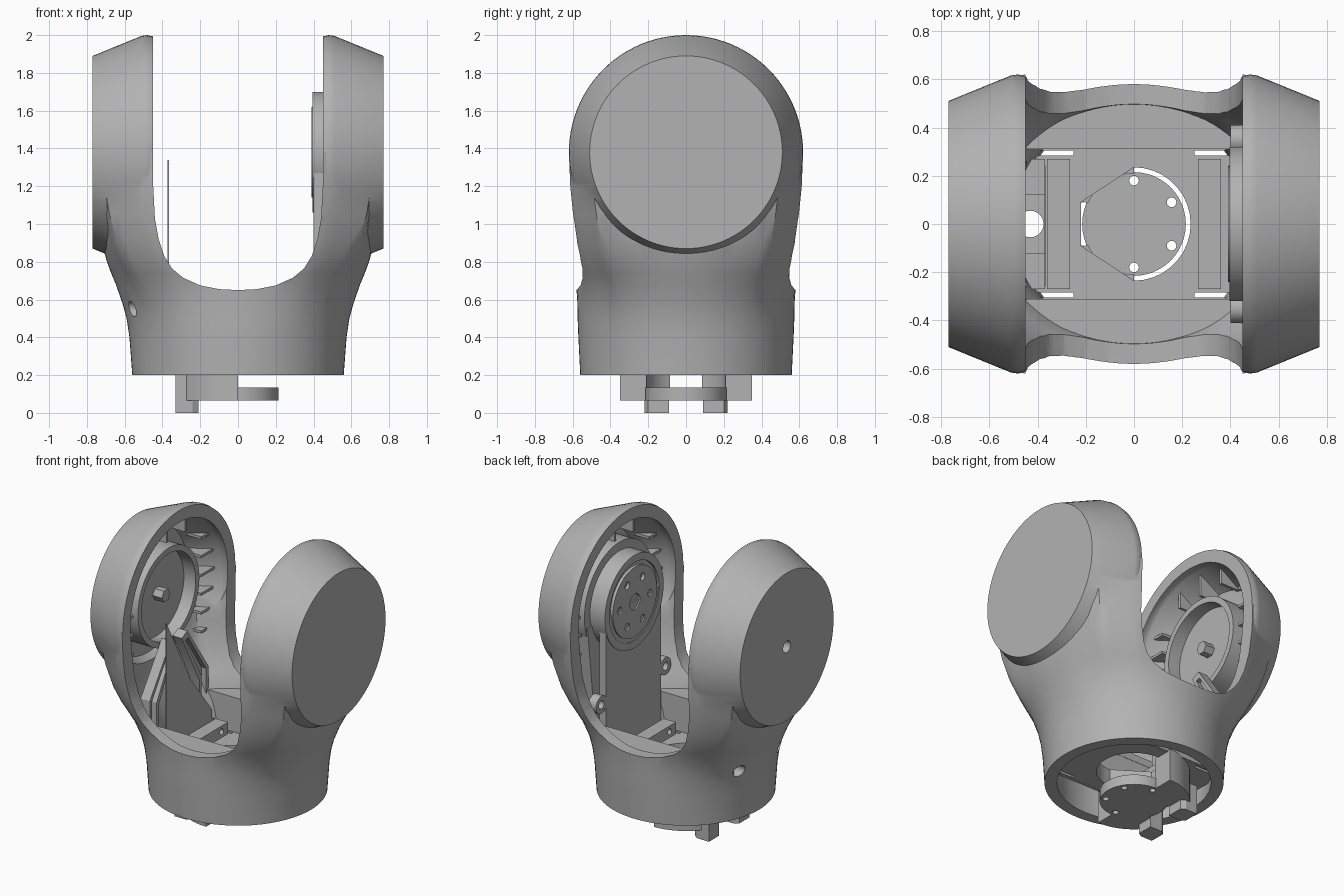
import bpy, bmesh
from math import sin, cos, pi, radians

cube = bpy.data.objects.get("Cube")
if cube:
    bpy.data.objects.remove(cube, do_unlink=True)

grey = bpy.data.materials.new("light grey")
grey.use_nodes = True
grey.diffuse_color = (0.45, 0.45, 0.45, 1)
grey.node_tree.nodes["Principled BSDF"].inputs["Base Color"].default_value = (0.45, 0.45, 0.45, 1)

AXIS_Z = 1.38  # height of the pivot axis


def loft(name, rings):
    """Closed solid skinned over rings of equal point count."""
    bm = bmesh.new()
    vs = [[bm.verts.new(p) for p in r] for r in rings]
    n = len(vs[0])
    for a, b in zip(vs, vs[1:]):
        for i in range(n):
            bm.faces.new((a[i], a[(i + 1) % n], b[(i + 1) % n], b[i]))
    bm.faces.new(vs[0])
    bm.faces.new(vs[-1])
    bmesh.ops.recalc_face_normals(bm, faces=bm.faces)
    me = bpy.data.meshes.new(name)
    bm.to_mesh(me)
    bm.free()
    me.materials.append(grey)
    ob = bpy.data.objects.new(name, me)
    bpy.context.collection.objects.link(ob)
    return ob


def plate_z(name, z0, z1, outline):
    return loft(name, [[(x, y, z) for x, y in outline] for z in (z0, z1)])


def plate_x(name, x0, x1, outline):
    return loft(name, [[(x, y, z) for y, z in outline] for x in (x0, x1)])


def box(name, x, y, z):
    return plate_z(name, z[0], z[1], [(x[i], y[j]) for i, j in ((0, 0), (1, 0), (1, 1), (0, 1))])


def circle(u, v, r, n):
    return [(u + r * cos(2 * pi * i / n), v + r * sin(2 * pi * i / n)) for i in range(n)]


def lathe_x(name, profile, n=64):
    """Turned solid about the pivot axis from (x, radius) pairs."""
    return loft(name, [[(x, y, z) for y, z in circle(0, AXIS_Z, r, n)] for x, r in profile])


def cyl_x(name, x0, x1, r, y=0, z=AXIS_Z, n=64):
    return plate_x(name, x0, x1, circle(y, z, r, n))


def cyl_z(name, x, y, r, z0, z1, n=48):
    return plate_z(name, z0, z1, circle(x, y, r, n))


def select(obs):
    bpy.ops.object.select_all(action='DESELECT')
    for o in obs:
        o.select_set(True)
    bpy.context.view_layer.objects.active = obs[0]


def join(name, obs):
    select(obs)
    bpy.ops.object.join()
    obs[0].name = name
    return obs[0]


def boolean(ob, op, *others):
    for other in others:
        m = ob.modifiers.new("cut", 'BOOLEAN')
        m.operation, m.solver, m.object = op, 'EXACT', other
        select([ob])
        bpy.ops.object.modifier_apply(modifier=m.name)
        bpy.data.objects.remove(other, do_unlink=True)
    return ob


# height, half width, half depth, share of the faceted arm section
SECTIONS = [(.2, .56, .56, 0), (.4, .575, .57, 0), (.5, .59, .574, .02), (.58, .612, .575, .06),
            (.68, .647, .582, .18), (.74, .672, .595, .28), (.8, .694, .608, .38), (.9, .722, .62, .52),
            (1.05, .738, .627, .7), (1.2, .735, .624, .88), (AXIS_Z, .73, .62, 1)]


def hull(d):
    """Outer fork volume, shrunk by d, before the slot is cut."""
    n, rings = 96, []
    for z, a, b, w in SECTIONS:
        ring = []
        for i in range(n):
            t = 2 * pi * (i + .5) / n
            c, s = abs(cos(t)), abs(sin(t))
            r = 1 - w + w * min(1 / c, 1 / s, .48 / (.2 * c + .35 * s))
            h = .1 if d and z == .2 else z
            ring.append(((a - d) * r * cos(t), (b - d) * r * sin(t), h))
        rings.append(ring)
    body = loft("hull", rings)
    arms = [lathe_x("arm", [(s * .38, .605 - d), (s * .46, .615 - d), (s * .48, .62 - d),
                            (s * .51, .616 - d), (s * (.77 - d), .51 - d)], n=96) for s in (1, -1)]
    return boolean(body, 'UNION', *arms)


# Fork shell: hollow, open below and on the inner arm faces
shell = hull(0)
shell.name = "fork_shell"
half = [(.45, 1.22), (.44, 1.03), (.42, .92), (.39, .83), (.35, .765), (.29, .715), (.2, .675), (.1, .655)]
outline = [(.45, 2.3)] + half + [(0, .65)] + [(-x, z) for x, z in reversed(half)] + [(-.45, 2.3)]
slot = loft("slot", [[(x, y, z) for x, z in outline] for y in (-1, 1)])
boolean(shell, 'DIFFERENCE', hull(.083), slot, cyl_x("axle_hole", -.9, -.6, .04, n=24),
        *[cyl_x("screw_hole", -.8, -.4, .04, y, .55, 24) for y in (-.22, .22)])

# Stiffening fins inside both arms
fins = []
for s in (1, -1):
    x = sorted((s * .54, s * .76))
    for k in range(7):
        z = .98 + .13 * k
        for y in ((-.65, -.37), (.37, .65)):
            fins.append(box("fin", x, y, (z, z + .018)))
    for y in (-.2, 0, .2):
        fins.append(box("fin", x, (y - .009, y + .009), (1.75, 2.05)))
boolean(join("arm_fins", fins), 'INTERSECT', hull(.03))

# Raised floor ledges with drop walls, front and back
for s, side in ((-1, "front"), (1, "back")):
    boolean(box(side + "_floor_ledge", (-.7, .7), sorted((s * .311, s * .7)), (.59, .64)),
            'INTERSECT', hull(.03))
    box(side + "_drop_wall", (-.45, .45), sorted((s * .313, s * .333)), (.28, .59))

# Recessed bracket base with the central opening
base = box("bracket_base", (-.45, .45), (-.312, .312), (.28, .4))
arc = [radians(a) for a in range(-90, 91, 10)]
boolean(base, 'DIFFERENCE',
        plate_z("opening", .2, .7, [(.235 * cos(a), .235 * sin(a)) for a in arc] + [(-.22, .09), (-.22, -.09)]),
        cyl_z("notch", -.43, 0, .055, .2, .7, 24),
        *[box("gap", sorted((s * .25, s * .4)), (y - .01, y + .01), (.2, .7))
          for s in (1, -1) for y in (-.295, .295)])
for s, side in ((1, "left"), (-1, "right")):
    boolean(box(side + "_foot_bar", sorted((s * .265, s * .36)), (-.27, .27), (.4, .48)), 'DIFFERENCE',
            *[cyl_x("hole", s * .2, s * .42, .02, y, .44, 16) for y in (-.2, .2)])

# Left arm: motor housing, bracket plate and drilled hub
lathe_x("motor_housing", [(.72, .38), (.51, .38), (.51, .32), (.395, .32), (.395, .27), (.41, .27)])
boolean(plate_x("motor_body", .5, .68, [(-.28, .62), (.28, .62), (.36, 1.3), (-.36, 1.3)]),
        'INTERSECT', hull(.03))
hub = cyl_x("motor_hub", .39, .5, .24)
boolean(hub, 'DIFFERENCE', cyl_x("hole", .3, .42, .055, n=24),
        *[cyl_x("hole", .3, .42, .025, y, z, 16) for y, z in circle(0, AXIS_Z, .165, 6)])
plate_x("motor_bracket", .4, .45, [(-.3, .4), (.3, .4), (.3, AXIS_Z), (-.3, AXIS_Z)])
for y, side in ((-.35, "front"), (.35, "back")):
    boolean(cyl_x(side + "_lug", .4, .46, .06, y, .8, 32), 'DIFFERENCE',
            cyl_x("hole", .3, .5, .028, y, .8, 16))

# Right arm: bearing cup, pin, slanted arms and thin web
boolean(cyl_x("bearing_cup", -.72, -.53, .335), 'DIFFERENCE', cyl_x("bore", -.62, -.4, .295))
cyl_x("bearing_pin", -.64, -.55, .045, n=6)
for s, side in ((-1, "front"), (1, "back")):
    arm = plate_x(side + "_slotted_arm", -.52, -.45,
                  [(s * y, z) for y, z in ((.03, 1.1), (.09, 1.13), (.32, .8), (.32, .45), (.22, .45), (.22, .74))])
    boolean(arm, 'DIFFERENCE', plate_x("groove", -.485, -.4,
            [(s * y, z) for y, z in ((.07, 1.07), (.1, 1.08), (.295, .79), (.295, .5), (.245, .5), (.245, .76))]))
    boolean(arm, 'INTERSECT', hull(.03))
    box(side + "_rear_block", (-.45, -.37), sorted((s * .12, s * .27)), (.4, .48))
plate_x("thin_web", -.372, -.366, [(-.26, .4), (.24, .4), (.24, .55), (0, .86), (-.26, 1.34)])

# Output disc below, with side walls and hooked legs
disc = cyl_z("output_disc", 0, 0, .215, .065, .135)
boolean(disc, 'DIFFERENCE', *[cyl_z("hole", .18 * cos(radians(a)), .18 * sin(radians(a)), .02, 0, .2, 16)
                              for a in (-90, -30, 30, 90)])
for s, side in ((-1, "front"), (1, "back")):
    arc = [radians(90 + 6 * k) for k in range(12)]
    plate_z(side + "_disc_wall", .065, .29,
            [(r * cos(a), s * r * sin(a)) for r, seq in ((.35, arc), (.21, arc[::-1])) for a in seq])
    leg = [(-.33, .11), (-.3, .09), (-.21, .09), (-.21, .2), (-.24, .22), (-.33, .22)]
    plate_z(side + "_leg", 0, .2, [(x, s * y) for x, y in leg])

# Smooth curved faces, keep sharp edges
select([o for o in bpy.context.scene.objects if o.type == 'MESH'])
bpy.ops.object.shade_smooth_by_angle(angle=radians(28))
